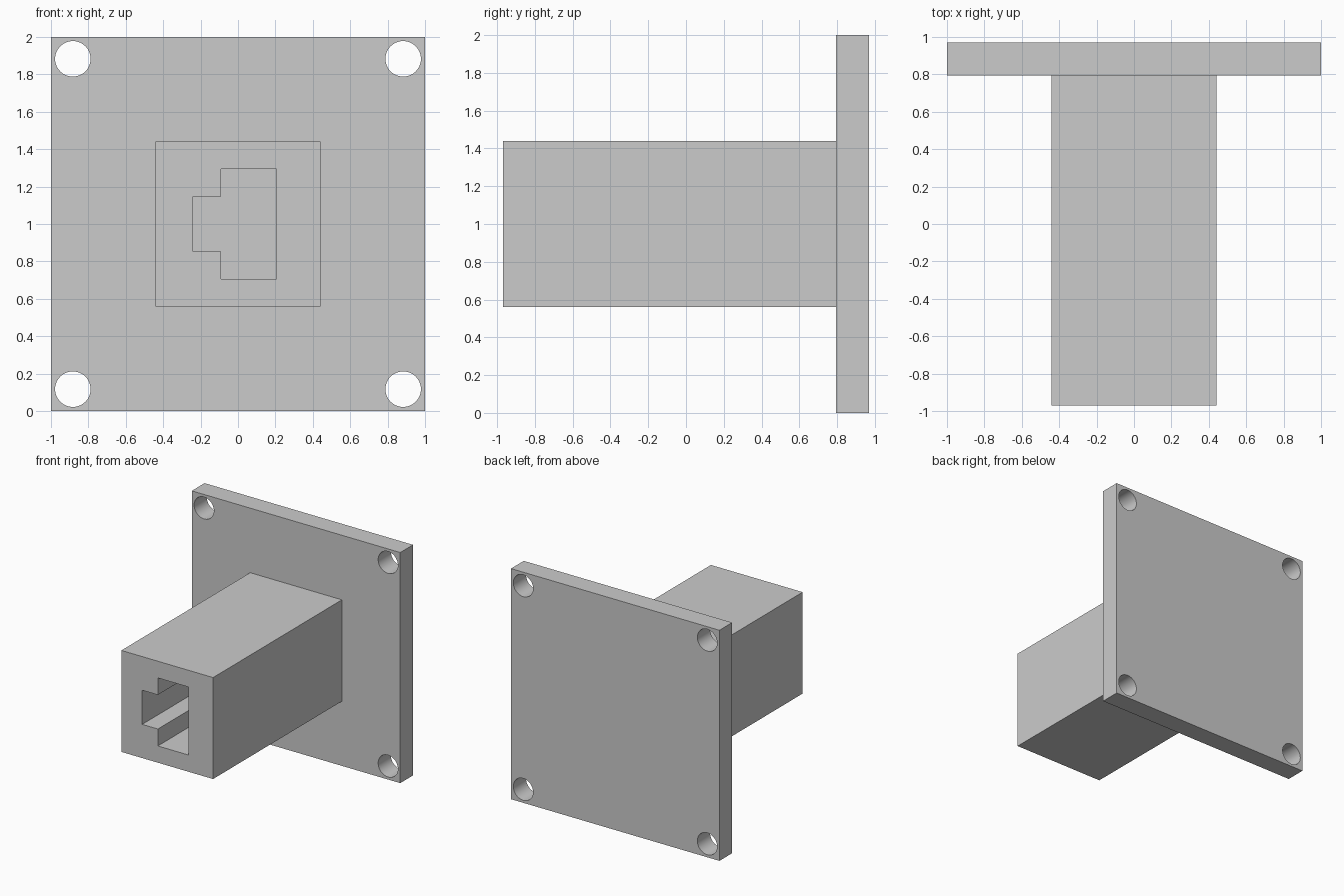
import bpy
import math

if "Cube" in bpy.data.objects:
    bpy.data.objects.remove(bpy.data.objects["Cube"])

FRONT, PLATE_FRONT, BACK = -0.97, 0.795, 0.97


def box(name, x0, x1, y0, y1, z0, z1):
    bpy.ops.mesh.primitive_cube_add(size=1, location=((x0 + x1) / 2, (y0 + y1) / 2, (z0 + z1) / 2))
    ob = bpy.context.object
    ob.name = name
    ob.scale = (x1 - x0, y1 - y0, z1 - z0)
    bpy.ops.object.transform_apply(location=True, rotation=True, scale=True)
    return ob


def prism(name, profile, y0, y1):
    """Extrude an (x, z) outline along y."""
    n = len(profile)
    verts = [(x, y, z) for y in (y0, y1) for x, z in profile]
    faces = [tuple(range(n)), tuple(reversed(range(n, 2 * n)))]
    faces += [(i, i + n, (i + 1) % n + n, (i + 1) % n) for i in range(n)]
    me = bpy.data.meshes.new(name)
    me.from_pydata(verts, [], faces)
    ob = bpy.data.objects.new(name, me)
    bpy.context.collection.objects.link(ob)
    return ob


def boolean(target, other, operation):
    mod = target.modifiers.new(other.name, 'BOOLEAN')
    mod.operation, mod.solver, mod.object = operation, 'EXACT', other
    bpy.context.view_layer.objects.active = target
    bpy.ops.object.modifier_apply(modifier=mod.name)
    bpy.data.objects.remove(other, do_unlink=True)


# Square mounting plate with the block standing out of its front
mount = box("flanged_socket", -1, 1, PLATE_FRONT, BACK, 0, 2)
block = box("block", -0.44, 0.44, FRONT, PLATE_FRONT + 0.08, 0.56, 1.44)
boolean(mount, block, 'UNION')

# Keyed socket running down the block to the plate (counter-clockwise from the front)
half = [(0.205, 0.295), (-0.09, 0.295), (-0.09, 0.148), (-0.24, 0.148)]
outline = [(x, 1 + z) for x, z in half] + [(x, 1 - z) for x, z in reversed(half)]
boolean(mount, prism("socket", outline, FRONT - 0.1, PLATE_FRONT), 'DIFFERENCE')

# Four corner bolt holes
for sx in (-1, 1):
    for sz in (-1, 1):
        bpy.ops.mesh.primitive_cylinder_add(
            vertices=48, radius=0.095, depth=0.5, rotation=(math.pi / 2, 0, 0),
            location=(sx * 0.883, (PLATE_FRONT + BACK) / 2, 1 + sz * 0.883))
        boolean(mount, bpy.context.object, 'DIFFERENCE')

bpy.ops.object.select_all(action='DESELECT')
mount.select_set(True)
bpy.context.view_layer.objects.active = mount
bpy.ops.object.shade_smooth_by_angle(angle=math.radians(30))
